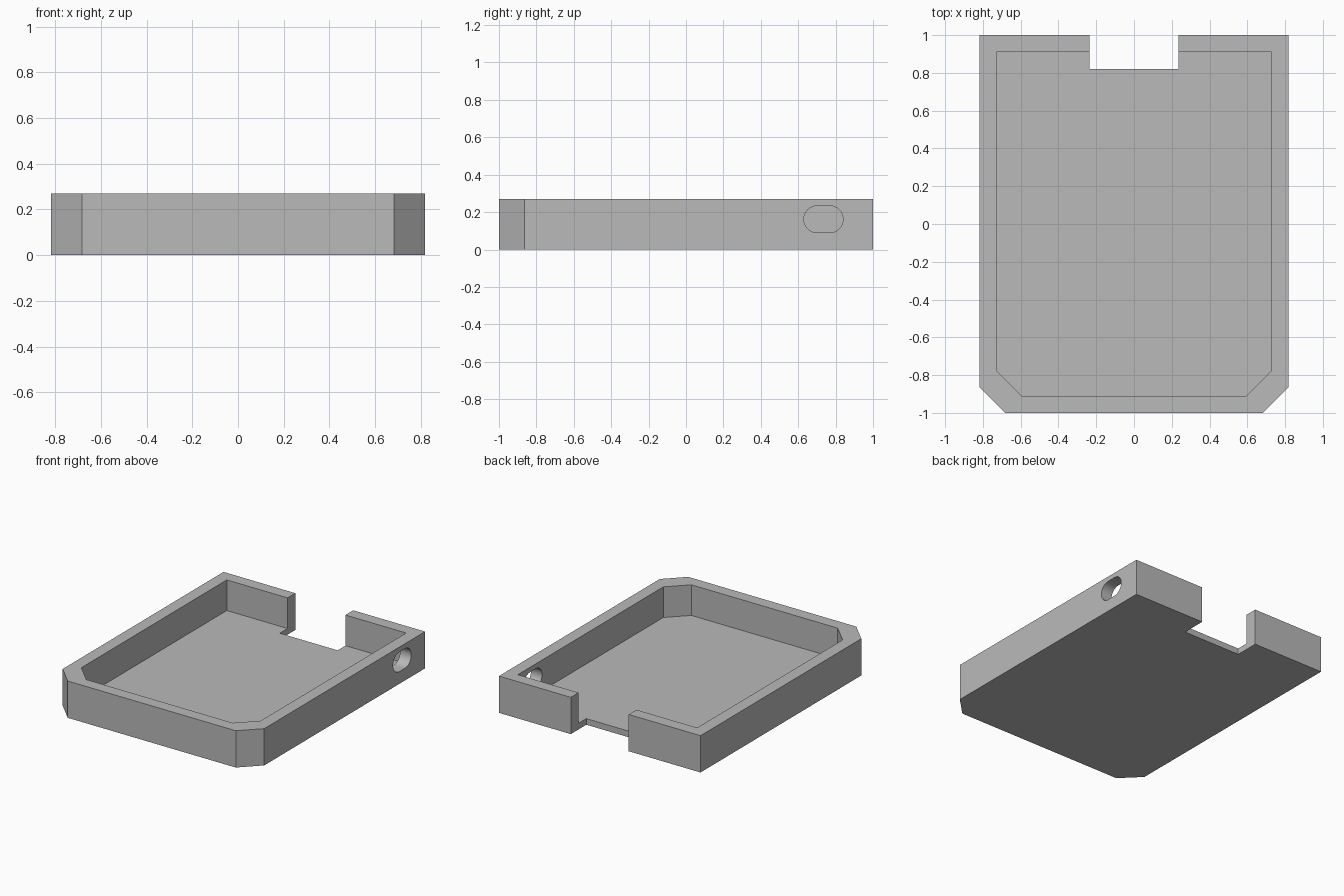
import bpy
import bmesh
import math
from mathutils import Matrix

if "Cube" in bpy.data.objects:
    bpy.data.objects.remove(bpy.data.objects["Cube"], do_unlink=True)

WIDTH, DEPTH, HEIGHT = 0.818, 1.0, 0.27   # half width, half depth, full height
WALL, FLOOR = 0.09, 0.045

grey = bpy.data.materials.new("plain grey")
grey.use_nodes = True
colour = (0.49, 0.49, 0.49, 1)
grey.diffuse_color = colour
grey.node_tree.nodes["Principled BSDF"].inputs["Base Color"].default_value = colour


def prism(name, outline, low, high, matrix=Matrix()):
    """Extrude a flat outline from low to high along its local z."""
    bm = bmesh.new()
    face = bm.faces.new([bm.verts.new((x, y, low)) for x, y in outline])
    ext = bmesh.ops.extrude_face_region(bm, geom=[face])
    verts = [v for v in ext["geom"] if isinstance(v, bmesh.types.BMVert)]
    bmesh.ops.translate(bm, verts=verts, vec=(0, 0, high - low))
    bmesh.ops.transform(bm, matrix=matrix, verts=bm.verts)
    bmesh.ops.recalc_face_normals(bm, faces=bm.faces)
    mesh = bpy.data.meshes.new(name)
    bm.to_mesh(mesh)
    bm.free()
    mesh.materials.append(grey)
    obj = bpy.data.objects.new(name, mesh)
    bpy.context.collection.objects.link(obj)
    return obj


def tray_outline(w, d, chamfer):
    """Rectangle with the two front corners cut off."""
    half = [(w, d), (w, chamfer - d), (w - chamfer, -d)]
    return half + [(-x, y) for x, y in reversed(half)]


def slot_outline(y, z, straight, radius, steps=16):
    """Rounded slot: two half circles joined by straight edges."""
    points = []
    for side in (1, -1):
        for i in range(steps + 1):
            a = math.pi * (i / steps - 0.5)
            points.append((y + side * (straight + radius * math.cos(a)),
                           z + side * radius * math.sin(a)))
    return points


# Tray body
tray = prism("tray", tray_outline(WIDTH, DEPTH, 0.136), 0, HEIGHT)

# Cavity, back notch and the slot through the left wall
cavity = prism("cavity_cutter", tray_outline(WIDTH - WALL, DEPTH - WALL, 0.134),
               FLOOR, HEIGHT + 0.1)
notch = prism("notch_cutter", [(-0.235, 0.82), (0.235, 0.82), (0.235, 1.1), (-0.235, 1.1)],
              -0.1, HEIGHT + 0.1)
to_side = Matrix(((0, 0, 1, 0), (1, 0, 0, 0), (0, 1, 0, 0), (0, 0, 0, 1)))
slot = prism("slot_cutter", slot_outline(0.735, 0.162, 0.033, 0.072),
             WIDTH - 2 * WALL, WIDTH + 0.1, to_side)

for cutter in (cavity, notch, slot):
    mod = tray.modifiers.new(cutter.name, "BOOLEAN")
    mod.operation = "DIFFERENCE"
    mod.solver = "EXACT"
    mod.object = cutter

# Apply the cuts and remove the cutters
bpy.context.view_layer.objects.active = tray
tray.select_set(True)
for mod in list(tray.modifiers):
    bpy.ops.object.modifier_apply(modifier=mod.name)
for cutter in (cavity, notch, slot):
    bpy.data.objects.remove(cutter, do_unlink=True)

bpy.ops.object.shade_smooth_by_angle(angle=math.radians(30))
